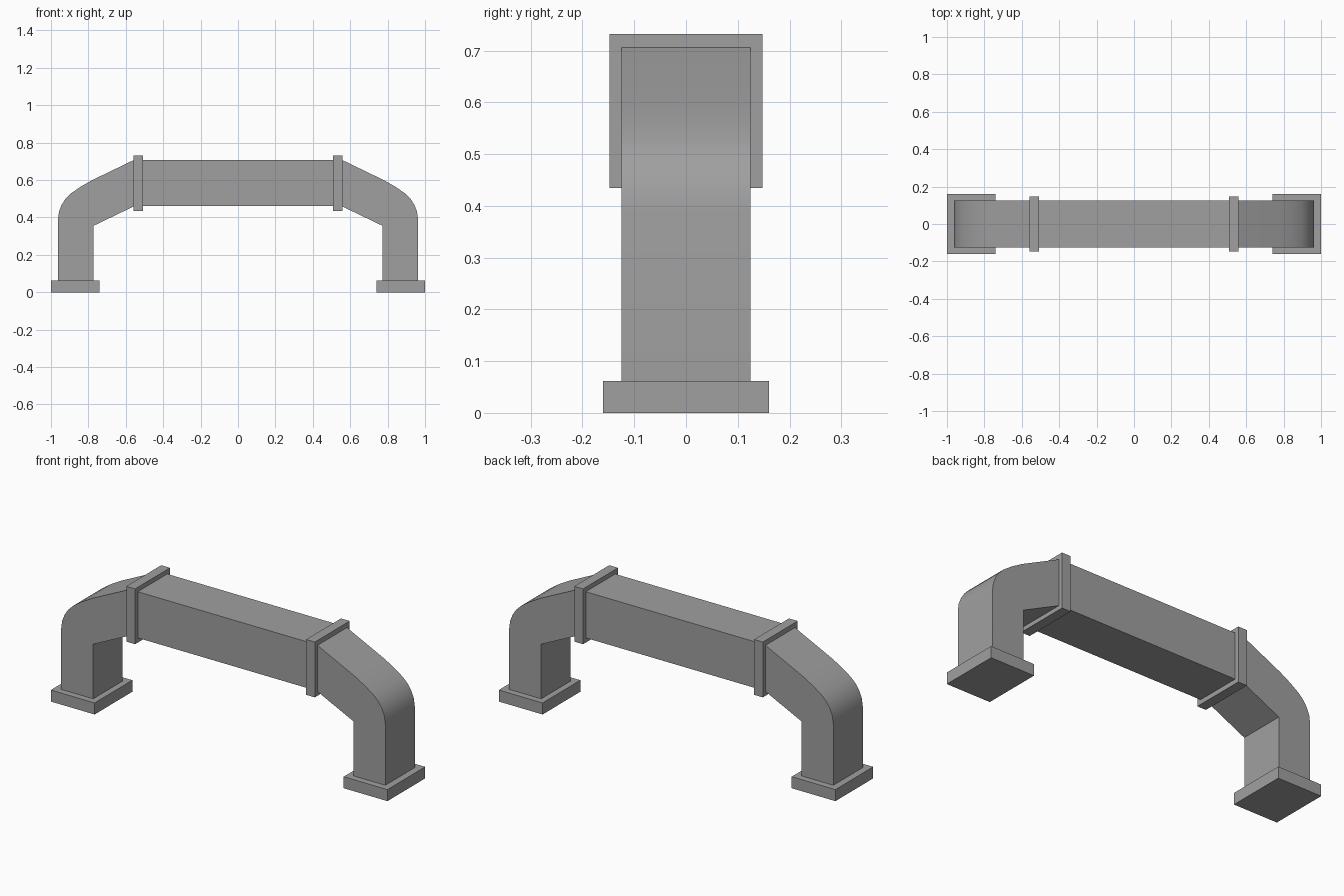
import bpy
import bmesh
from math import radians

cube = bpy.data.objects.get("Cube")
if cube:
    bpy.data.objects.remove(cube, do_unlink=True)

# Single grey metal colour
metal = bpy.data.materials.new("grey_metal")
metal.use_nodes = True
colour = (0.35, 0.35, 0.35, 1)
metal.diffuse_color = colour
metal.node_tree.nodes["Principled BSDF"].inputs["Base Color"].default_value = colour


def extrude_profile(name, points, half_depth):
    """Extrude an x-z outline symmetrically along y."""
    bm = bmesh.new()
    face = bm.faces.new([bm.verts.new((x, -half_depth, z)) for x, z in points])
    result = bmesh.ops.extrude_face_region(bm, geom=[face])
    verts = [v for v in result["geom"] if isinstance(v, bmesh.types.BMVert)]
    bmesh.ops.translate(bm, verts=verts, vec=(0, 2 * half_depth, 0))
    bmesh.ops.recalc_face_normals(bm, faces=bm.faces)
    mesh = bpy.data.meshes.new(name)
    bm.to_mesh(mesh)
    bm.free()
    mesh.materials.append(metal)
    obj = bpy.data.objects.new(name, mesh)
    bpy.context.collection.objects.link(obj)
    return obj


def box(name, x0, x1, z0, z1, half_depth):
    return extrude_profile(name, [(x0, z0), (x1, z0), (x1, z1), (x0, z1)], half_depth)


# Horizontal duct
box("main_duct", -0.51, 0.51, 0.46, 0.708, 0.125)

# Elbow outline: leg, rounded outer corner, sloping top, underside
elbow = [(0.773, 0.06), (0.963, 0.06), (0.963, 0.39), (0.957, 0.432),
         (0.943, 0.468), (0.922, 0.5), (0.895, 0.527), (0.845, 0.562),
         (0.783, 0.598), (0.555, 0.708), (0.555, 0.46), (0.773, 0.355)]

for side, s in (("left", 1), ("right", -1)):
    pipe = extrude_profile(side + "_elbow", [(s * x, z) for x, z in elbow], 0.125)
    bpy.ops.object.select_all(action="DESELECT")
    pipe.select_set(True)
    bpy.context.view_layer.objects.active = pipe
    bpy.ops.object.shade_smooth_by_angle(angle=radians(25))
    # Joint collar and foot plate
    box(side + "_collar", s * 0.508, s * 0.56, 0.435, 0.732, 0.148)
    box(side + "_foot", s * 0.74, s * 1.0, 0, 0.062, 0.16)
